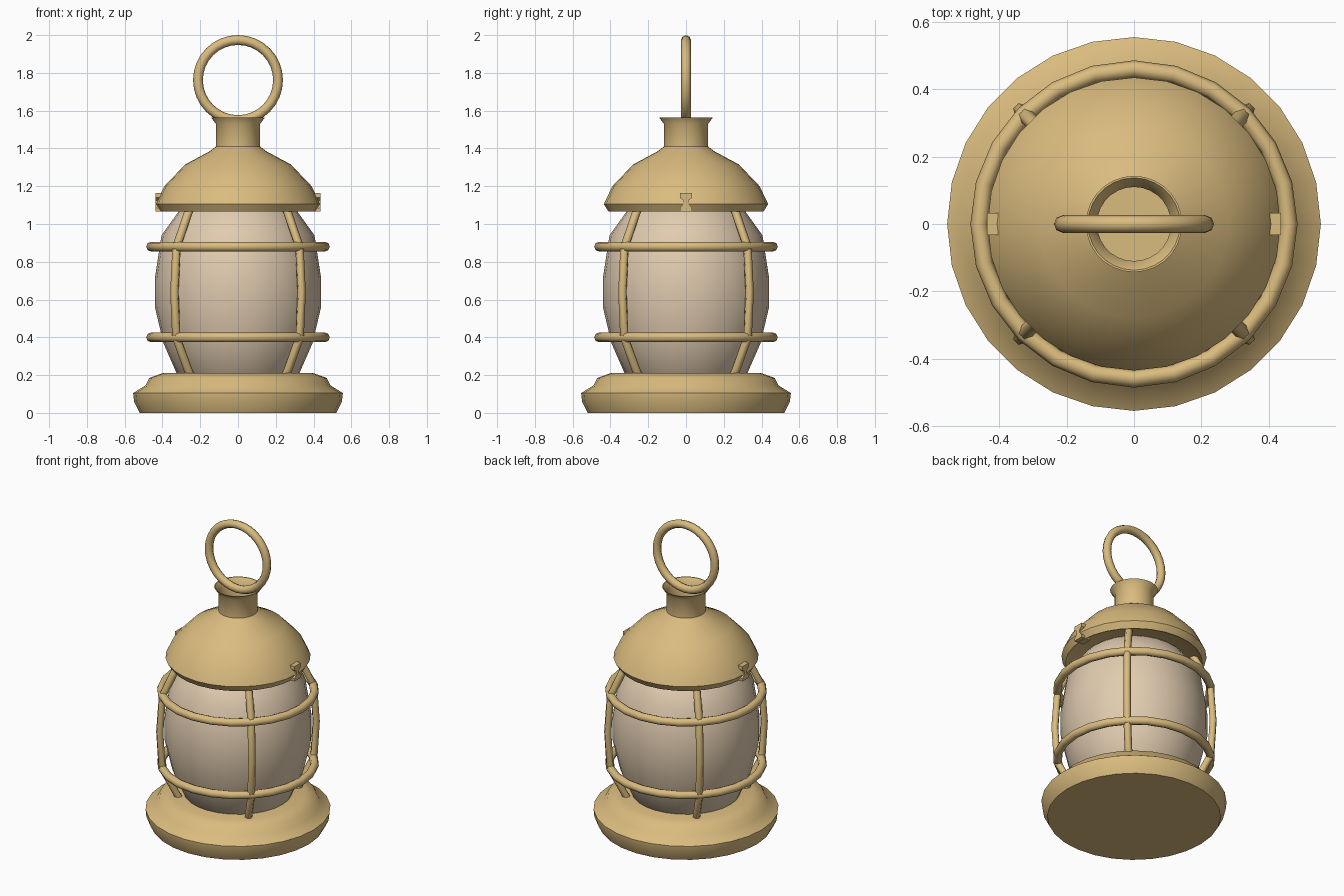
import bpy, bmesh, math
from mathutils import Matrix, Vector

if "Cube" in bpy.data.objects:
    bpy.data.objects.remove(bpy.data.objects["Cube"], do_unlink=True)


def material(name, rgb):
    mat = bpy.data.materials.new(name)
    mat.use_nodes = True
    mat.diffuse_color = (*rgb, 1)
    mat.node_tree.nodes["Principled BSDF"].inputs["Base Color"].default_value = (*rgb, 1)
    return mat


BRASS = material("brass", (0.70, 0.50, 0.21))
GLASS = material("frosted glass", (0.75, 0.60, 0.43))


def finish(obj, mat, angle=40):
    """Assign the material and smooth everything but sharp edges."""
    obj.data.materials.clear()
    obj.data.materials.append(mat)
    bpy.ops.object.select_all(action="DESELECT")
    obj.select_set(True)
    bpy.context.view_layer.objects.active = obj
    bpy.ops.object.shade_smooth_by_angle(angle=math.radians(angle))
    return obj


def from_bmesh(name, bm, mat, angle=40):
    bmesh.ops.recalc_face_normals(bm, faces=bm.faces)
    mesh = bpy.data.meshes.new(name)
    bm.to_mesh(mesh)
    bm.free()
    obj = bpy.data.objects.new(name, mesh)
    bpy.context.collection.objects.link(obj)
    return finish(obj, mat, angle)


def lathe(name, profile, mat, sides=28, angle=40):
    """Spin a (radius, height) profile around the z axis."""
    bm = bmesh.new()
    verts = [bm.verts.new((r, 0, z)) for r, z in profile]
    edges = [bm.edges.new(pair) for pair in zip(verts, verts[1:])]
    bmesh.ops.spin(bm, geom=verts + edges, cent=(0, 0, 0), axis=(0, 0, 1),
                   angle=math.tau, steps=sides, use_duplicate=False)
    bmesh.ops.remove_doubles(bm, verts=bm.verts, dist=0.0005)
    return from_bmesh(name, bm, mat, angle)


def ring(name, major, minor, z, sides, upright=False):
    bpy.ops.mesh.primitive_torus_add(
        major_radius=major, minor_radius=minor, major_segments=sides, minor_segments=8,
        location=(0, 0, z), rotation=(math.pi / 2 if upright else 0, 0, 0))
    obj = bpy.context.object
    obj.name = name
    return finish(obj, BRASS, 60)


def rod(name, points, radius, sides=6):
    """Sweep a polygon along a path of points lying in a vertical plane."""
    bm = bmesh.new()
    pts = [Vector(p) for p in points]
    side = Vector((-pts[0].y, pts[0].x, 0)).normalized()
    loops = []
    for i, p in enumerate(pts):
        along = (pts[min(i + 1, len(pts) - 1)] - pts[max(i - 1, 0)]).normalized()
        out = along.cross(side)
        turns = [math.tau * k / sides for k in range(sides)]
        loops.append([bm.verts.new(p + radius * (math.cos(t) * side + math.sin(t) * out))
                      for t in turns])
    for a, b in zip(loops, loops[1:]):
        for k in range(sides):
            n = (k + 1) % sides
            bm.faces.new((a[k], a[n], b[n], b[k]))
    bm.faces.new(loops[0])
    bm.faces.new(loops[-1])
    return from_bmesh(name, bm, BRASS, 65)


# Stepped base
lathe("base", [(0, 0), (0.52, 0), (0.55, 0.06), (0.555, 0.105), (0.49, 0.145),
               (0.47, 0.185), (0.40, 0.21), (0, 0.21)], BRASS, angle=50)

# Barrel-shaped globe
lathe("glass_globe", [(0, 0.14), (0.25, 0.14), (0.325, 0.21), (0.395, 0.37), (0.44, 0.56),
                      (0.44, 0.715), (0.405, 0.94), (0.315, 1.065), (0.25, 1.12), (0, 1.12)],
      GLASS)

# Domed cap with an open flared chimney
lathe("cap", [(0, 1.08), (0.39, 1.08), (0.41, 1.065), (0.435, 1.105), (0.39, 1.20),
              (0.28, 1.315), (0.15, 1.385), (0.117, 1.41), (0.117, 1.53), (0.143, 1.565),
              (0.137, 1.565), (0.11, 1.53), (0.11, 1.42), (0, 1.42)], BRASS)

# Carrying ring standing in the chimney
ring("carrying_ring", 0.212, 0.026, 1.762, 32, upright=True)

# Guard hoops
ring("lower_guard_hoop", 0.46, 0.026, 0.40, 24)
ring("upper_guard_hoop", 0.46, 0.026, 0.88, 24)

# Four bent guard bars on the diagonals
bar_path = [(0.31, 0.13), (0.365, 0.21), (0.462, 0.40), (0.476, 0.64),
            (0.46, 0.88), (0.37, 1.065), (0.32, 1.14)]
for name, turn in (("back_left", 45), ("back_right", 135),
                   ("front_right", 225), ("front_left", 315)):
    c, s = math.cos(math.radians(turn)), math.sin(math.radians(turn))
    rod(name + "_guard_bar", [(r * c, r * s, z) for r, z in bar_path], 0.023)

# Waisted lugs on both sides of the cap
half = [(0.033, 1.067), (0.033, 1.085), (0.013, 1.105),
        (0.013, 1.125), (0.033, 1.14), (0.033, 1.165)]
outline = half + [(-y, z) for y, z in reversed(half)]
for name, sign in (("left", 1), ("right", -1)):
    bm = bmesh.new()
    face = bm.faces.new([bm.verts.new((0.37, y, z)) for y, z in outline])
    grown = bmesh.ops.extrude_face_region(bm, geom=[face], use_keep_orig=True)
    moved = [g for g in grown["geom"] if isinstance(g, bmesh.types.BMVert)]
    bmesh.ops.translate(bm, verts=moved, vec=(0.067, 0, 0))
    bmesh.ops.transform(bm, matrix=Matrix.Scale(sign, 4, (1, 0, 0)), verts=bm.verts)
    from_bmesh(name + "_cap_lug", bm, BRASS, 20)
